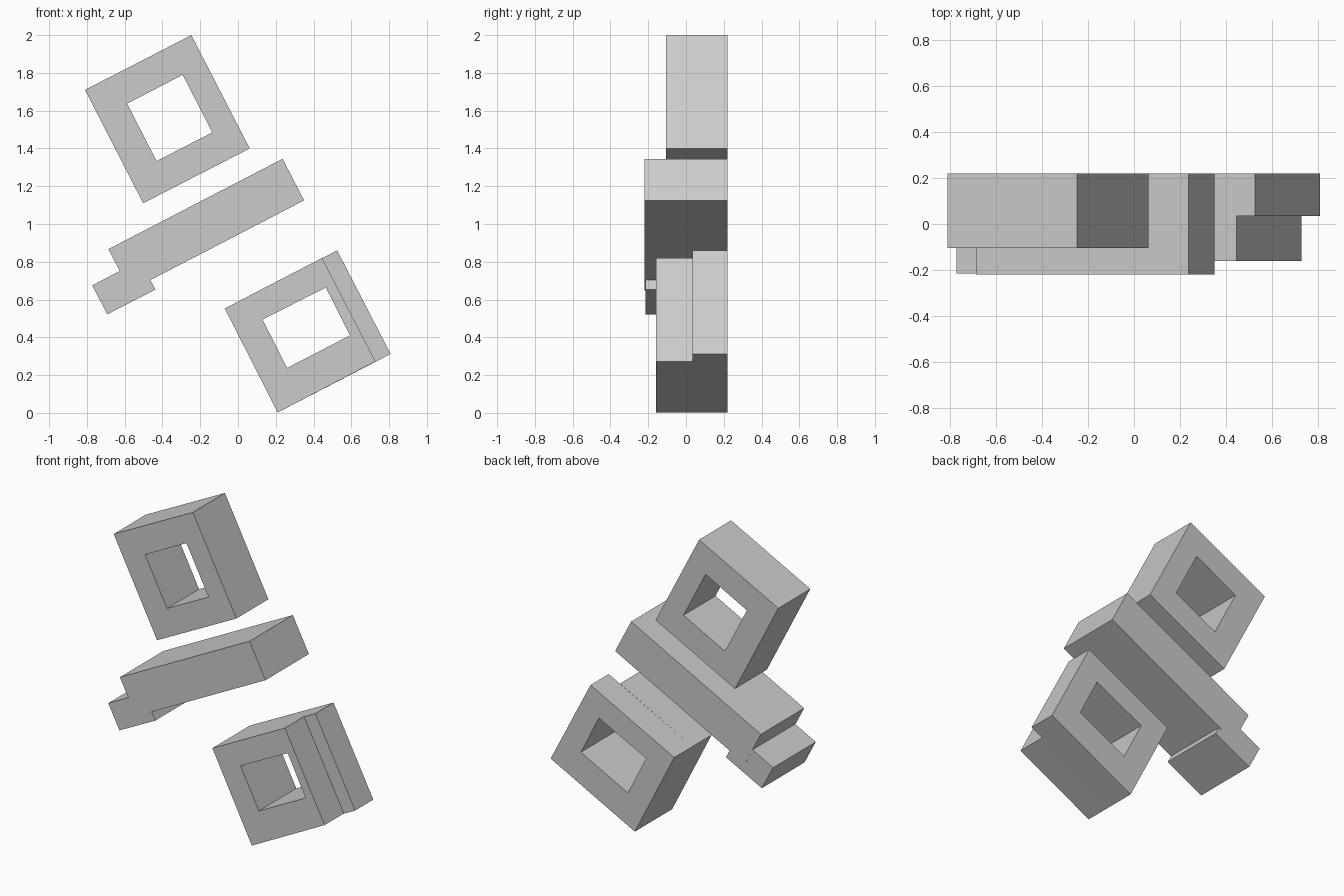
import bpy, bmesh

cube = bpy.data.objects.get("Cube")
if cube:
    bpy.data.objects.remove(cube, do_unlink=True)

grey = bpy.data.materials.new("light grey")
grey.use_nodes = True
grey.diffuse_color = (0.6, 0.6, 0.6, 1)
grey.node_tree.nodes["Principled BSDF"].inputs["Base Color"].default_value = (0.6, 0.6, 0.6, 1)


def build(name, slabs):
    """Each slab: front outline (x, z), optional hole outline, y range."""
    bm = bmesh.new()
    for outline, hole, y0, y1 in slabs:
        rings = []
        for y in (y0, y1):
            rings.append([[bm.verts.new((x, y, z)) for x, z in loop]
                          for loop in (outline, hole) if loop])
        n = len(outline)
        # walls of the outline and of the hole
        for front, back in zip(*rings):
            for i in range(n):
                j = (i + 1) % n
                bm.faces.new((front[i], front[j], back[j], back[i]))
        # caps: plain polygon, or a frame around the hole
        for ring in rings:
            if hole:
                for i in range(n):
                    j = (i + 1) % n
                    bm.faces.new((ring[0][i], ring[0][j], ring[1][j], ring[1][i]))
            else:
                bm.faces.new(ring[0])
    bmesh.ops.recalc_face_normals(bm, faces=bm.faces)
    mesh = bpy.data.meshes.new(name)
    bm.to_mesh(mesh)
    bm.free()
    mesh.materials.append(grey)
    obj = bpy.data.objects.new(name, mesh)
    bpy.context.collection.objects.link(obj)


# Upper square frame
build("upper_frame", [(
    [(-0.81, 1.71), (-0.247, 2.0), (0.062, 1.4), (-0.502, 1.11)],
    [(-0.587, 1.637), (-0.293, 1.79), (-0.136, 1.485), (-0.431, 1.333)],
    -0.105, 0.22)])

# Slanted bar with a short foot at its lower end
build("slanted_bar", [(
    [(-0.686, 0.867), (0.236, 1.345), (0.35, 1.125), (-0.572, 0.647)],
    None, -0.22, 0.22)])
build("bar_foot", [(
    [(-0.772, 0.675), (-0.52, 0.806), (-0.437, 0.653), (-0.692, 0.522)],
    None, -0.215, 0.219)])

# Lower square frame: a wide back layer and a narrower front layer
hole = [(0.13, 0.494), (0.465, 0.664), (0.593, 0.41), (0.26, 0.238)]
build("lower_frame", [
    ([(-0.07, 0.553), (0.525, 0.86), (0.808, 0.312), (0.21, 0.002)], hole, 0.035, 0.22),
    ([(-0.07, 0.553), (0.445, 0.82), (0.728, 0.272), (0.21, 0.002)], hole, -0.16, 0.035)])
